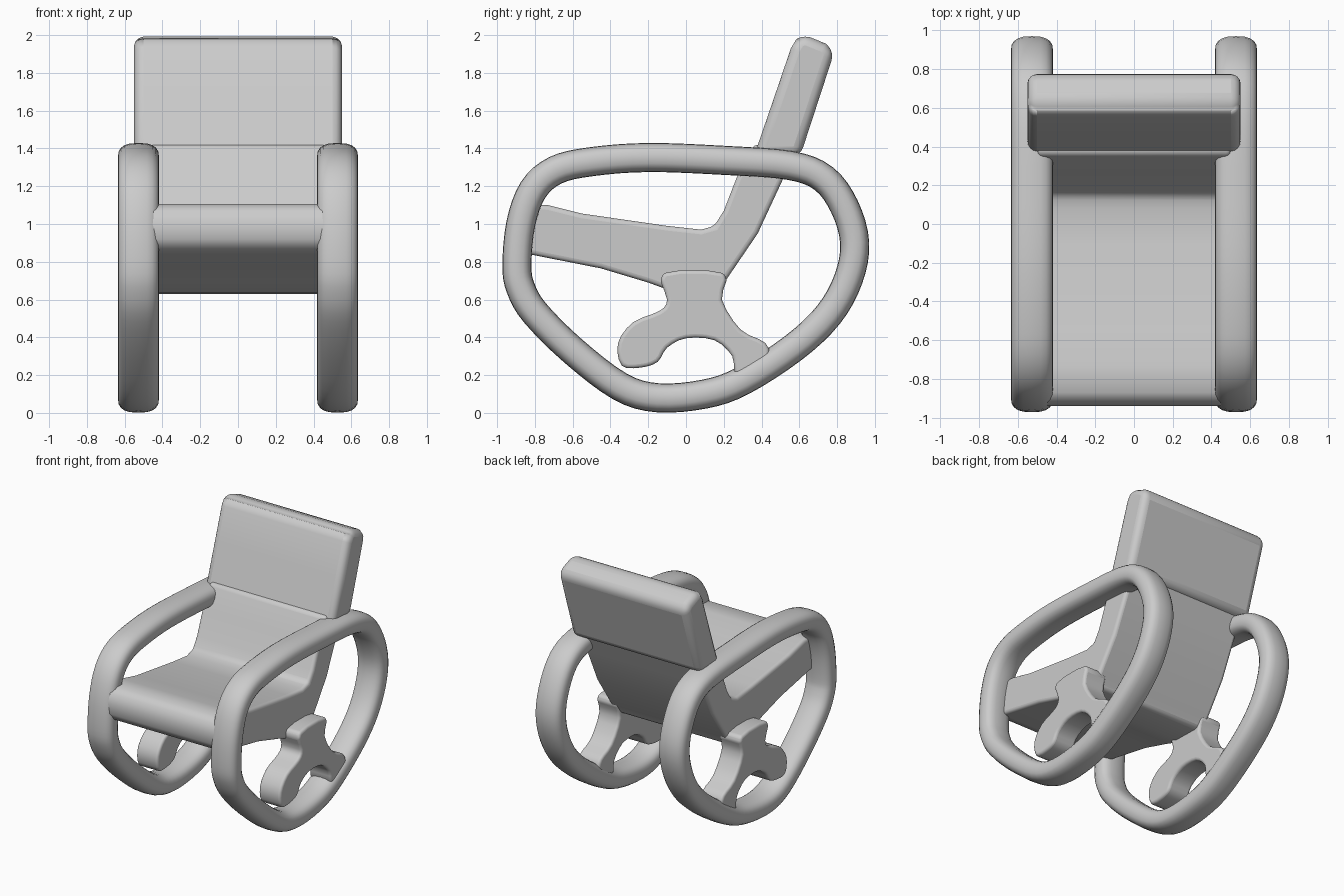
import bpy, bmesh, math
from mathutils import Vector

if "Cube" in bpy.data.objects:
    bpy.data.objects.remove(bpy.data.objects["Cube"])


def finish(name, bm, mirror=False, bevel=0.0):
    bmesh.ops.recalc_face_normals(bm, faces=bm.faces[:])
    me = bpy.data.meshes.new(name)
    bm.to_mesh(me)
    bm.free()
    ob = bpy.data.objects.new(name, me)
    bpy.context.collection.objects.link(ob)
    if bevel:
        b = ob.modifiers.new("Round", 'BEVEL')
        b.width, b.segments, b.limit_method = bevel, 4, 'ANGLE'
        b.angle_limit = math.radians(40)
    if mirror:
        m = ob.modifiers.new("Mirror", 'MIRROR')
        m.use_axis[0] = True
    bpy.ops.object.select_all(action='DESELECT')
    ob.select_set(True)
    bpy.context.view_layer.objects.active = ob
    bpy.ops.object.shade_smooth_by_angle(angle=math.radians(40))
    return ob


def spline(pts, steps, closed):
    """Catmull-Rom curve through 2D (y, z) points."""
    n, out = len(pts), []
    P = [Vector(p) for p in pts]
    for i in range(n if closed else n - 1):
        g = (lambda k: P[k % n]) if closed else (lambda k: P[max(0, min(n - 1, k))])
        a, b, c, d = g(i - 1), g(i), g(i + 1), g(i + 2)
        for s in range(steps):
            t = s / steps
            out.append(0.5 * (2 * b + (c - a) * t + (2 * a - 5 * b + 4 * c - d) * t * t
                              + (3 * b - a - 3 * c + d) * t ** 3))
    return out


def loop_tube(name, pts, x, half_w, half_t, sides=20):
    """Closed side loop with a rounded-square section."""
    bm = bmesh.new()
    path = spline(pts, 4, True)
    n, rings = len(path), []
    for i, p in enumerate(path):
        t = (path[(i + 1) % n] - path[i - 1]).normalized()
        nrm = Vector((-t.y, t.x))
        ring = []
        for k in range(sides):
            a = 2 * math.pi * k / sides
            c, s = math.cos(a), math.sin(a)
            u = math.copysign(abs(c) ** 0.75, c) * half_w
            q = p + nrm * math.copysign(abs(s) ** 0.75, s) * half_t
            ring.append(bm.verts.new((x + u, q.x, q.y)))
        rings.append(ring)
    for i in range(n):
        r, q = rings[i], rings[(i + 1) % n]
        for k in range(sides):
            j = (k + 1) % sides
            bm.faces.new((r[k], r[j], q[j], q[k]))
    return finish(name, bm, mirror=True)


def slab(name, outline, x0, x1, bevel, mirror=False):
    """Side profile extruded across x with rounded edges."""
    bm = bmesh.new()
    face = bm.faces.new([bm.verts.new((x0, y, z)) for y, z in outline])
    ext = bmesh.ops.extrude_face_region(bm, geom=[face])
    bmesh.ops.translate(bm, vec=(x1 - x0, 0, 0),
                        verts=[v for v in ext["geom"] if isinstance(v, bmesh.types.BMVert)])
    return finish(name, bm, mirror, bevel)


# Side loops: armrest, front post, rear hoop and rocker in one
loop_tube("side_loop", [
    (-0.895, 0.78), (-0.875, 1.0), (-0.81, 1.18), (-0.69, 1.285), (-0.5, 1.33),
    (-0.2, 1.352), (0.2, 1.337), (0.55, 1.31), (0.73, 1.24), (0.84, 1.09),
    (0.893, 0.9), (0.86, 0.71), (0.755, 0.52), (0.57, 0.345), (0.3, 0.17),
    (0.1, 0.1), (-0.15, 0.08), (-0.35, 0.14), (-0.6, 0.33), (-0.8, 0.53),
    (-0.875, 0.66)], 0.527, 0.109, 0.077)

# Seat and lower back
slab("seat", [
    (-0.94, 1.0), (-0.92, 1.07), (-0.87, 1.105), (-0.73, 1.1), (-0.55, 1.055),
    (-0.1, 0.99), (0.08, 0.97), (0.15, 0.99), (0.2, 1.07), (0.27, 1.25),
    (0.36, 1.42), (0.6, 1.42), (0.51, 1.23), (0.38, 0.95), (0.21, 0.7),
    (0.17, 0.63), (-0.05, 0.635), (-0.2, 0.69), (-0.45, 0.765), (-0.83, 0.84),
    (-0.91, 0.87), (-0.94, 0.92)], -0.5, 0.5, 0.025)

# Backrest
slab("backrest", [
    (0.36, 1.36), (0.47, 1.68), (0.555, 1.93), (0.585, 1.98), (0.63, 2.0),
    (0.74, 1.955), (0.785, 1.91), (0.7, 1.65), (0.605, 1.36)],
    -0.55, 0.55, 0.05)

# Legs under the seat: one branch meets the rocker, one ends as a foot
outline = spline([
    (0.2, 0.74), (0.19, 0.6), (0.29, 0.44), (0.42, 0.37), (0.43, 0.28),
    (0.27, 0.2), (0.245, 0.3), (0.15, 0.385), (0.0, 0.395), (-0.1, 0.345),
    (-0.15, 0.27), (-0.24, 0.24), (-0.34, 0.25), (-0.36, 0.37), (-0.28, 0.48),
    (-0.14, 0.54), (-0.1, 0.6), (-0.12, 0.74)], 3, True)
slab("leg", outline, 0.43, 0.615, 0.045, mirror=True)
